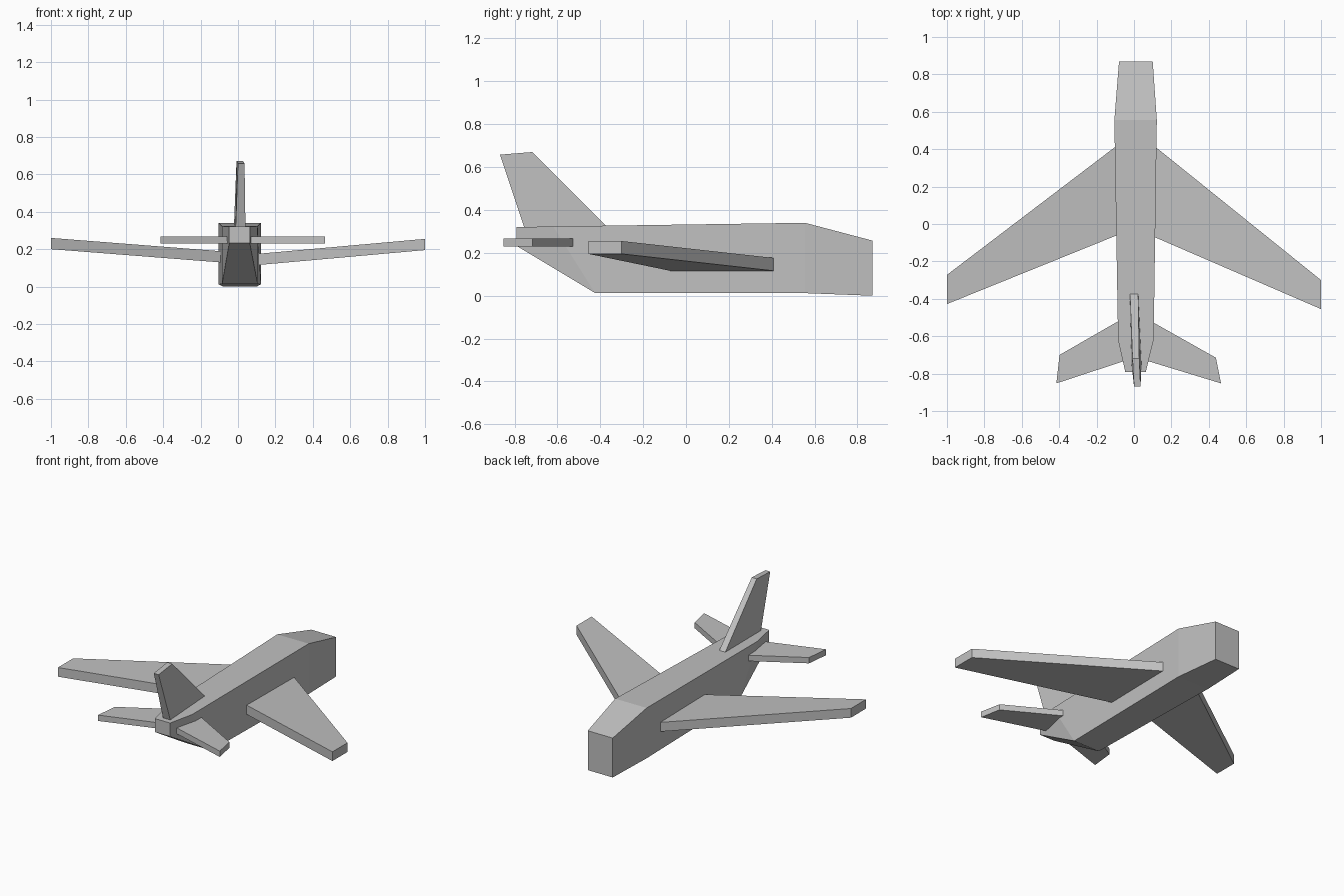
import bpy, bmesh

if "Cube" in bpy.data.objects:
    bpy.data.objects.remove(bpy.data.objects["Cube"])

grey = bpy.data.materials.new("plain grey")
grey.diffuse_color = (0.53, 0.53, 0.53, 1)
grey.use_nodes = True
grey.node_tree.nodes["Principled BSDF"].inputs["Base Color"].default_value = grey.diffuse_color


def loft(name, rings):
    """Join rings of four points with flat quads and cap both ends."""
    bm = bmesh.new()
    loops = [[bm.verts.new(p) for p in ring] for ring in rings]
    for a, b in zip(loops, loops[1:]):
        for i in range(4):
            j = (i + 1) % 4
            bm.faces.new((a[i], a[j], b[j], b[i]))
    bm.faces.new(loops[0])
    bm.faces.new(loops[-1])
    bmesh.ops.recalc_face_normals(bm, faces=bm.faces)
    mesh = bpy.data.meshes.new(name)
    bm.to_mesh(mesh)
    bm.free()
    mesh.materials.append(grey)
    obj = bpy.data.objects.new(name, mesh)
    bpy.context.collection.objects.link(obj)
    return obj


def section(x0, x1, y_low, z_low, y_top, z_top):
    """Fuselage cross-section, possibly slanted."""
    return [(x0, y_low, z_low), (x1, y_low, z_low), (x1, y_top, z_top), (x0, y_top, z_top)]


def rib(lead, trail, z, thick):
    """Upright rectangle at one end of a wing; lead and trail are (x, y)."""
    return [(*lead, z), (*trail, z), (*trail, z + thick), (*lead, z + thick)]


# Fuselage, nose at +y, with upswept tail
loft("fuselage", [
    section(-0.08, 0.10, 0.87, 0.0, 0.87, 0.257),
    section(-0.105, 0.122, 0.555, 0.012, 0.555, 0.34),
    section(-0.085, 0.105, -0.425, 0.013, -0.62, 0.323),
    section(-0.047, 0.063, -0.79, 0.232, -0.79, 0.32),
])

# Swept main wings with upward tilt (the aircraft sits very slightly turned)
loft("left_wing", [rib((-0.09, 0.42), (-0.09, -0.06), 0.129, 0.06),
                   rib((-1.0, -0.272), (-1.0, -0.428), 0.2, 0.06)])
loft("right_wing", [rib((0.105, 0.42), (0.105, -0.068), 0.115, 0.06),
                    rib((1.0, -0.30), (1.0, -0.455), 0.195, 0.06)])

# Tailplanes
loft("left_tailplane", [rib((-0.05, -0.50), (-0.05, -0.732), 0.23, 0.038),
                        rib((-0.398, -0.70), (-0.415, -0.852), 0.23, 0.038)])
loft("right_tailplane", [rib((0.065, -0.505), (0.065, -0.73), 0.23, 0.038),
                         rib((0.438, -0.715), (0.465, -0.852), 0.23, 0.038)])

# Tail fin
loft("tail_fin", [
    [(-0.022, -0.36, 0.312), (0.022, -0.36, 0.312), (0.04, -0.75, 0.305), (-0.013, -0.75, 0.305)],
    [(-0.008, -0.718, 0.67), (0.028, -0.718, 0.67), (0.035, -0.868, 0.658), (0.0, -0.868, 0.658)],
])
